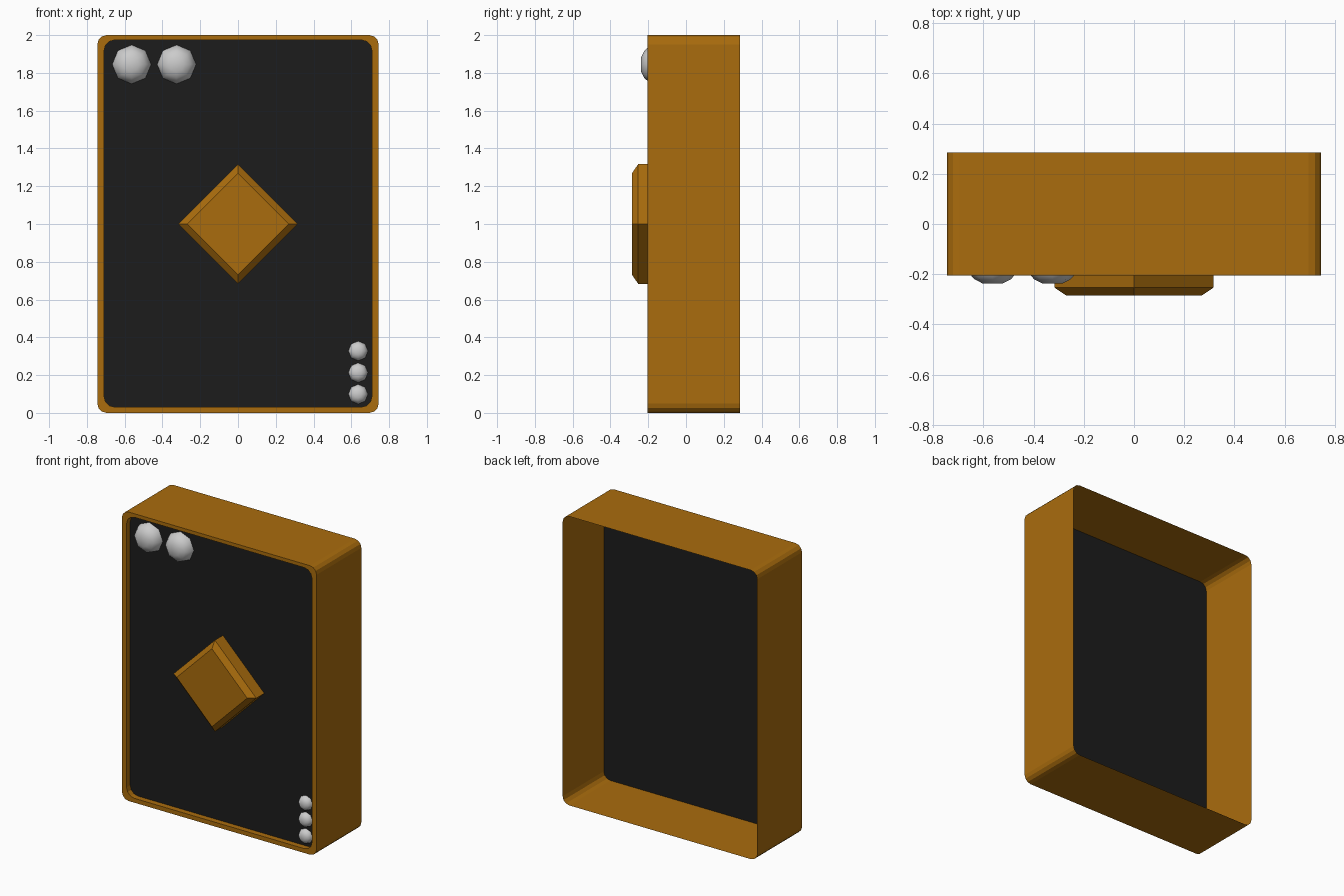
import bpy, bmesh
from math import sin, cos, pi

if "Cube" in bpy.data.objects:
    bpy.data.objects.remove(bpy.data.objects["Cube"])

PANEL_Y = -0.165


def material(name, rgb):
    m = bpy.data.materials.new(name)
    m.diffuse_color = (*rgb, 1)
    m.use_nodes = True
    m.node_tree.nodes["Principled BSDF"].inputs["Base Color"].default_value = m.diffuse_color
    return m


GOLD = material("gold", (0.40, 0.15, 0.004))
DARK = material("dark", (0.012, 0.012, 0.012))


def rounded_outline(hx, z0, z1, r, seg=3):
    pts = []
    corners = [(hx - r, z0 + r, -pi / 2), (hx - r, z1 - r, 0),
               (r - hx, z1 - r, pi / 2), (r - hx, z0 + r, pi)]
    for cx, cz, a0 in corners:
        for i in range(seg + 1):
            a = a0 + i * pi / 2 / seg
            pts.append((cx + r * cos(a), cz + r * sin(a)))
    return pts


def diamond_outline(d, cz=1.0):
    return [(0, cz - d), (d, cz), (0, cz + d), (-d, cz)]


def loft(name, sections, mat=None, cap=False, smooth=False):
    """Bridge (outline, y) sections running from back to front."""
    bm = bmesh.new()
    rings = [[bm.verts.new((x, y, z)) for x, z in pts] for pts, y in sections]
    for a, b in zip(rings, rings[1:]):
        n = len(a)
        for i in range(n):
            j = (i + 1) % n
            bm.faces.new((a[i], a[j], b[j], b[i]))
    if cap:
        bm.faces.new(rings[-1])
    me = bpy.data.meshes.new(name)
    bm.to_mesh(me)
    bm.free()
    ob = bpy.data.objects.new(name, me)
    bpy.context.collection.objects.link(ob)
    if mat:
        me.materials.append(mat)
    if smooth:
        me.shade_smooth()
    return ob


# Open-backed housing with a front rim and recess
outer = rounded_outline(0.745, 0.0, 2.0, 0.05)
inner = rounded_outline(0.71, 0.03, 1.975, 0.06)
loft("housing", [(outer, 0.285), (outer, -0.205), (inner, -0.205), (inner, PANEL_Y)], GOLD)

# Dark front panel, set back behind the rim
loft("front_panel", [(outer, PANEL_Y)], DARK, cap=True)

# Central chamfered diamond
loft("diamond", [(diamond_outline(0.317), PANEL_Y), (diamond_outline(0.317), -0.253),
                 (diamond_outline(0.27), -0.285)], GOLD, cap=True)


# Low-poly domed buttons
def dome(name, x, z, r, depth):
    sections = []
    for k in range(4):
        t = k * pi / 8
        ring = [(x + r * cos(t) * cos(i * pi / 4), z + r * cos(t) * sin(i * pi / 4))
                for i in range(8)]
        sections.append((ring, PANEL_Y - depth * sin(t)))
    loft(name, sections, cap=True, smooth=True)


for i, x in enumerate((-0.563, -0.325)):
    dome(f"large_button_{i + 1}", x, 1.845, 0.103, 0.078)
for i, z in enumerate((0.328, 0.213, 0.099)):
    dome(f"small_button_{i + 1}", 0.636, z, 0.052, 0.039)
